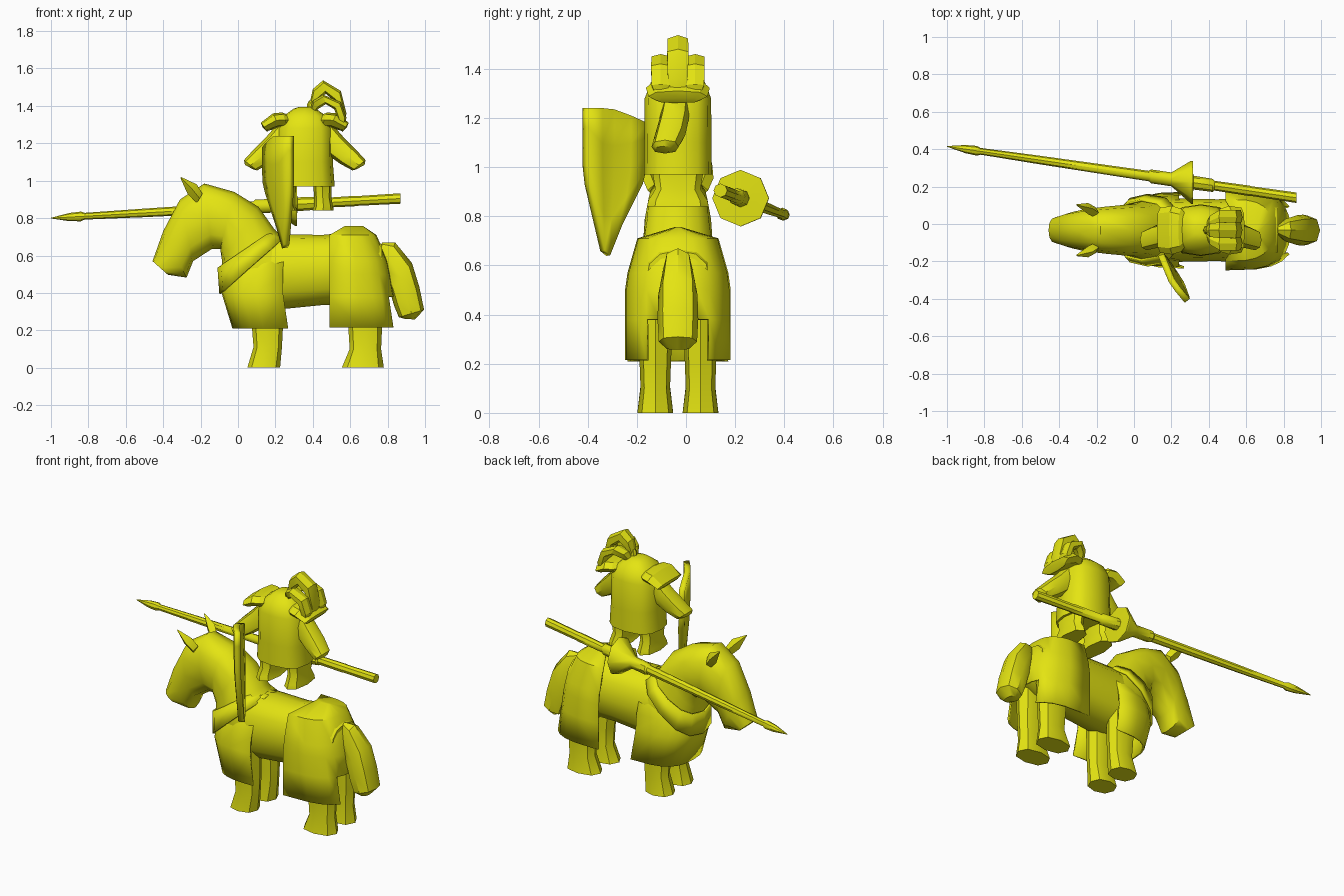
import bpy, bmesh, math
from mathutils import Vector

yellow = bpy.data.materials.new("yellow")
yellow.diffuse_color = (0.78, 0.78, 0.006, 1)
CY = -0.033   # centre line of horse and rider


def finish(name, bm, angle=40, thick=0):
    bmesh.ops.recalc_face_normals(bm, faces=bm.faces)
    me = bpy.data.meshes.new(name)
    bm.to_mesh(me)
    bm.free()
    me.materials.append(yellow)
    ob = bpy.data.objects.new(name, me)
    bpy.context.collection.objects.link(ob)
    if thick:
        m = ob.modifiers.new("thickness", 'SOLIDIFY')
        m.thickness = thick
    bpy.ops.object.select_all(action='DESELECT')
    ob.select_set(True)
    bpy.context.view_layer.objects.active = ob
    bpy.ops.object.shade_smooth_by_angle(angle=math.radians(angle))
    return ob


def spow(v, e):
    return math.copysign(abs(v) ** e, v)


def loft(name, rings, n=10, e=0.85, cap=True, y=CY, thick=0, angle=40):
    """Each ring: x1, z1, x2, z2 (opposite ends in the xz plane), half width in y, optional y."""
    bm = bmesh.new()
    rows = []
    for r in rings:
        p, q, w = Vector((r[0], 0, r[1])), Vector((r[2], 0, r[3])), r[4]
        c, a = (p + q) / 2, (p - q) / 2
        c.y = r[5] if len(r) > 5 else y
        row = []
        for i in range(n):
            t = 2 * math.pi * i / n
            row.append(bm.verts.new(c + a * spow(math.cos(t), e)
                                    + Vector((0, w * spow(math.sin(t), e), 0))))
        rows.append(row)
    for A, B in zip(rows, rows[1:]):
        for i in range(n):
            j = (i + 1) % n
            bm.faces.new((A[i], A[j], B[j], B[i]))
    if cap:
        bm.faces.new(rows[0])
        bm.faces.new(rows[-1])
    return finish(name, bm, angle, thick)


def drape(name, levels, n=12, slit=0):
    """U-shaped hanging cloth. Each level: z, closed-end x, open-end x, half width."""
    bm = bmesh.new()
    rows = []
    for z, xc, xo, w in levels:
        row = []
        for i in range(n + 1):
            t = math.pi * (i / n - 0.5)
            row.append(bm.verts.new((xo + (xc - xo) * spow(math.cos(t), 0.6) if 0 < i < n else xo,
                                     CY + w * spow(math.sin(t), 0.75), z)))
        rows.append(row)
    for k, (A, B) in enumerate(zip(rows, rows[1:])):
        for i in range(n):
            if slit and k == len(rows) - 2 and abs(i + 0.5 - n / 2) < slit:
                continue
            bm.faces.new((A[i], A[i + 1], B[i + 1], B[i]))
    bm.faces.new(rows[0])
    return finish(name, bm, 40, 0.012)


# horse barrel, then neck and head in one sweep
loft("horse_body", [(0.05, .68, 0.05, .32, .15), (0.2, .715, 0.2, .31, .17),
                    (0.45, .71, 0.45, .335, .165), (0.65, .73, 0.65, .34, .18),
                    (0.77, .66, 0.77, .42, .13)], 12)
loft("horse_neck_head", [(0.24, .70, 0.04, .28, .17), (0.195, .74, -.095, .45, .16),
                         (0.11, .86, -.085, .57, .14), (-.02, .94, -.095, .635, .135),
                         (-.18, .985, -.14, .635, .125), (-.31, .90, -.24, .57, .11),
                         (-.40, .73, -.275, .482, .095), (-.457, .57, -.375, .497, .07)], 12)

# ears
for s in (-1, 1):
    loft("ear", [(-.19, .93, -.22, .88, .028, CY + s * .095), (-.22, .98, -.27, .93, .03, CY + s * .115),
                 (-.305, 1.02, -.308, 1.015, .004, CY + s * .135)], 4, 1)

# horse legs with flared flat hooves
for s in (-1, 1):
    ly = CY + s * .092
    loft("front_leg", [(0.05, 0, 0.225, 0, .073, ly), (0.083, .11, .235, .11, .06, ly),
                       (0.075, .21, .24, .21, .064, ly), (0.06, .45, .24, .45, .07, ly)], 8)
    loft("hind_leg", [(0.555, 0, 0.78, 0, .073, ly), (0.597, .10, .765, .10, .06, ly),
                      (0.59, .21, .77, .21, .064, ly), (0.56, .47, .78, .47, .075, ly)], 8)

# tail
loft("tail", [(0.77, .67, .755, .60, .02), (0.84, .67, .78, .50, .06), (0.93, .56, .815, .40, .08),
              (0.97, .43, .835, .33, .083), (0.995, .31, .86, .27, .078), (0.945, .258, .89, .262, .045)], 8)

# cloths over the chest and rump, with a band round the neck base
drape("chest_cloth", [(.71, .17, .25, .05), (.62, .03, .245, .14), (.50, -.07, .24, .185),
                      (.40, -.088, .24, .195), (.21, -.03, .268, .205)])
drape("rump_cloth", [(.757, .67, .57, .01), (.71, .74, .49, .165), (.57, .80, .49, .205),
                     (.50, .815, .49, .215), (.38, .835, .49, .215), (.215, .862, .49, .215)], slit=2)
loft("neck_band", [(0.185, .735, -.11, .535, .165), (0.25, .70, -.10, .395, .195)],
     12, cap=False, thick=.012)

# rider: tunic with rounded collar
RX = 0.357
loft("tunic", [(RX + r, z, RX - r, z, w) for z, r, w in
               ((.97, .16, .138), (1.1, .15, .137), (1.28, .148, .135),
                (1.345, .115, .11), (1.385, .06, .06), (1.395, .03, .03))], 12, .75)
loft("collar_knob", [(.405, 1.385, .37, 1.385, .02), (.41, 1.41, .37, 1.41, .022),
                     (.40, 1.43, .38, 1.43, .01)], 6)

# rider's limbs and shoulder plates, mirrored about the rider's centre
for s in (-1, 1):
    def side(rings):
        return [(RX + s * a, b, RX + s * c, d, *rest) for a, b, c, d, *rest in rings]
    loft("arm", side([(.14, 1.31, .08, 1.19, .055, -.04), (.205, 1.235, .12, 1.14, .06, -.05),
                      (.27, 1.17, .19, 1.09, .062, -.065), (.325, 1.11, .255, 1.055, .055, -.085),
                      (.32, 1.085, .275, 1.06, .035, -.09)]), 8)
    loft("shoulder_plate", side([(.085, 1.35, .065, 1.30, .08), (.12, 1.365, .09, 1.285, .115),
                                 (.17, 1.36, .135, 1.285, .13), (.235, 1.31, .20, 1.265, .12),
                                 (.225, 1.285, .20, 1.26, .09)]), 8, angle=25)
    loft("boot", side([(.04, .84, .155, .84, .125), (.05, .865, .15, .865, .12),
                       (.05, .91, .142, .91, .092), (.045, .99, .145, .99, .105)]), 8)

# curling plume: tall middle feather with a lower one on each side
plume = [(.38, 1.40, .41, 1.395, .02), (.40, 1.49, .43, 1.43, .04), (.455, 1.537, .47, 1.465, .046),
         (.55, 1.48, .515, 1.425, .048), (.58, 1.36, .532, 1.35, .045), (.565, 1.28, .55, 1.285, .02)]
loft("plume_middle", plume, 6, .7, angle=25)
for s in (-1, 1):
    loft("plume_side", [(a, 1.28 + (b - 1.28) * .7, c, 1.28 + (d - 1.28) * .7, w * .9,
                         CY + s * (.02 + .05 * min(i, 2) / 2))
                        for i, (a, b, c, d, w) in enumerate(plume)], 6, .7, angle=25)

# lance: spear head, tapering shaft, flared guard and grip (x, radius)
loft("lance", [(x, .80 + .0561 * (x + 1) + r, x, .80 + .0561 * (x + 1) - r, r, .415 - .147 * (x + 1))
               for x, r in ((-1, .002), (-.9, .022), (-.84, .026), (-.82, .018), (-.5, .023), (.08, .028),
                            (.09, .037), (.20, .037), (.305, .115), (.315, .115), (.317, .037),
                            (.42, .035), (.43, .026), (.62, .028), (.63, .026), (.87, .028))], 8, 1)

# shield: bowed tapering board. Columns: x, y, top z, bottom z
cols = [(.145, -.165, 1.18, .93), (.172, -.23, 1.21, .76), (.20, -.30, 1.235, .64),
        (.235, -.35, 1.24, .66), (.285, -.41, 1.24, .93)]
bm = bmesh.new()
grid = []
for x, y, zt, zb in cols:
    # lower points drift towards the tip
    row = []
    for k in range(5):
        f = k / 4
        z = zt + (zb - zt) * f
        d = max(0, (1.0 - z) / .4)
        row.append(bm.verts.new((x + (.275 - x) * d * .75, y + (-.33 - y) * d * .6, z)))
    grid.append(row)
for A, B in zip(grid, grid[1:]):
    for k in range(4):
        bm.faces.new((A[k], A[k + 1], B[k + 1], B[k]))
ob = finish("shield", bm, 30, .035)
ob.modifiers["thickness"].offset = 0
